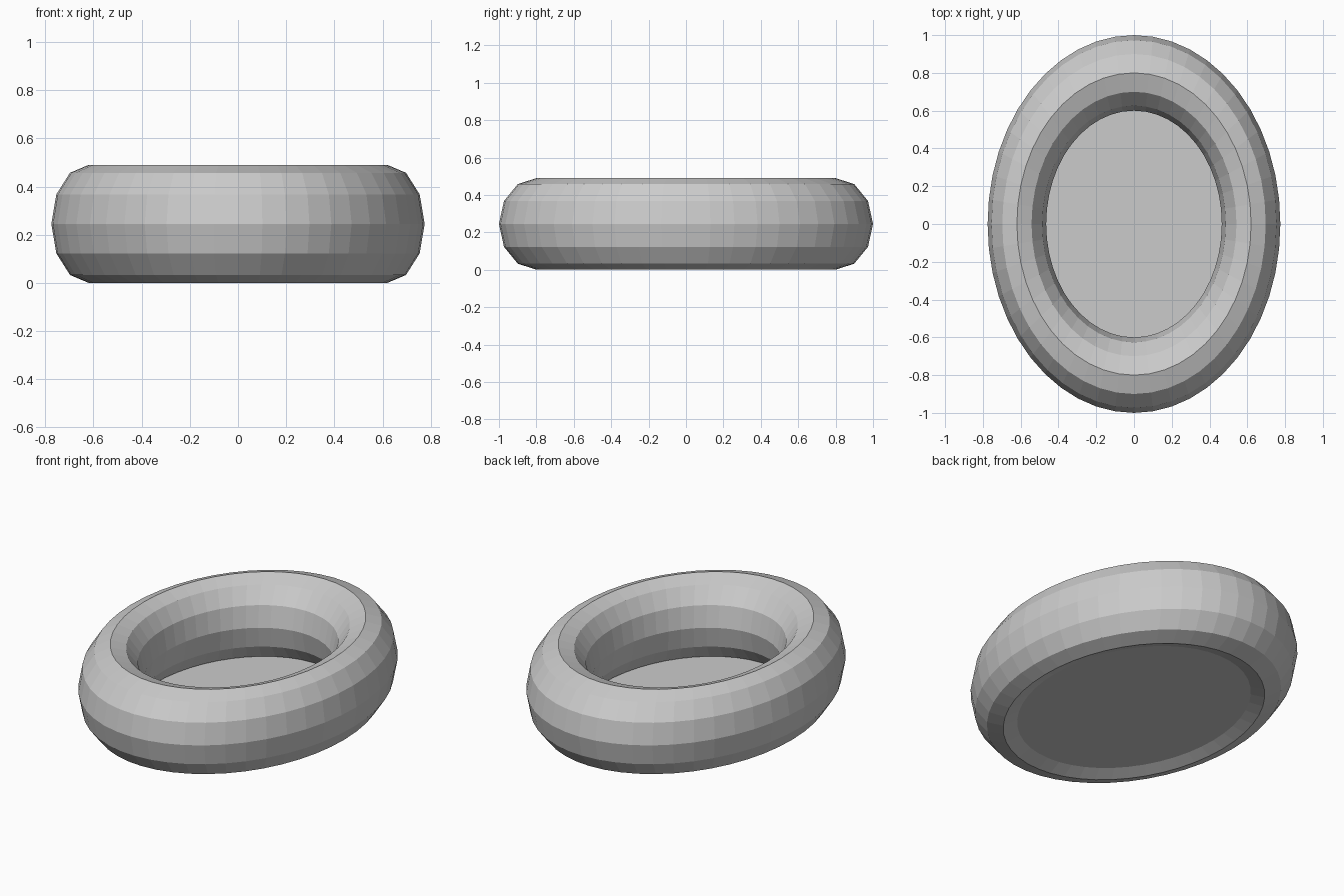
import bpy

if "Cube" in bpy.data.objects:
    bpy.data.objects.remove(bpy.data.objects["Cube"], do_unlink=True)

WIDTH = 0.775      # ellipse width relative to its length
HALF_HEIGHT = 0.245
TUBE = 0.2
RING = 0.8
SIDES = 48

grey = bpy.data.materials.new("plain grey")
grey.use_nodes = True
colour = (0.6, 0.6, 0.6, 1)
grey.diffuse_color = colour
grey.node_tree.nodes["Principled BSDF"].inputs["Base Color"].default_value = colour


def finish(name, scale):
    obj = bpy.context.object
    obj.name = name
    obj.scale = scale
    bpy.ops.object.transform_apply(location=False, rotation=False, scale=True)
    obj.data.materials.append(grey)
    bpy.ops.object.shade_flat()


# Faceted oval rim
bpy.ops.mesh.primitive_torus_add(
    major_radius=RING, minor_radius=TUBE, major_segments=SIDES,
    minor_segments=12, location=(0, 0, HALF_HEIGHT))
finish("oval_rim", (WIDTH, 1, HALF_HEIGHT / TUBE))

# Flat floor closing the bottom of the opening
bpy.ops.mesh.primitive_circle_add(
    vertices=SIDES, radius=0.715, fill_type='NGON', location=(0, 0, 0.028))
finish("floor", (WIDTH, 1, 1))
